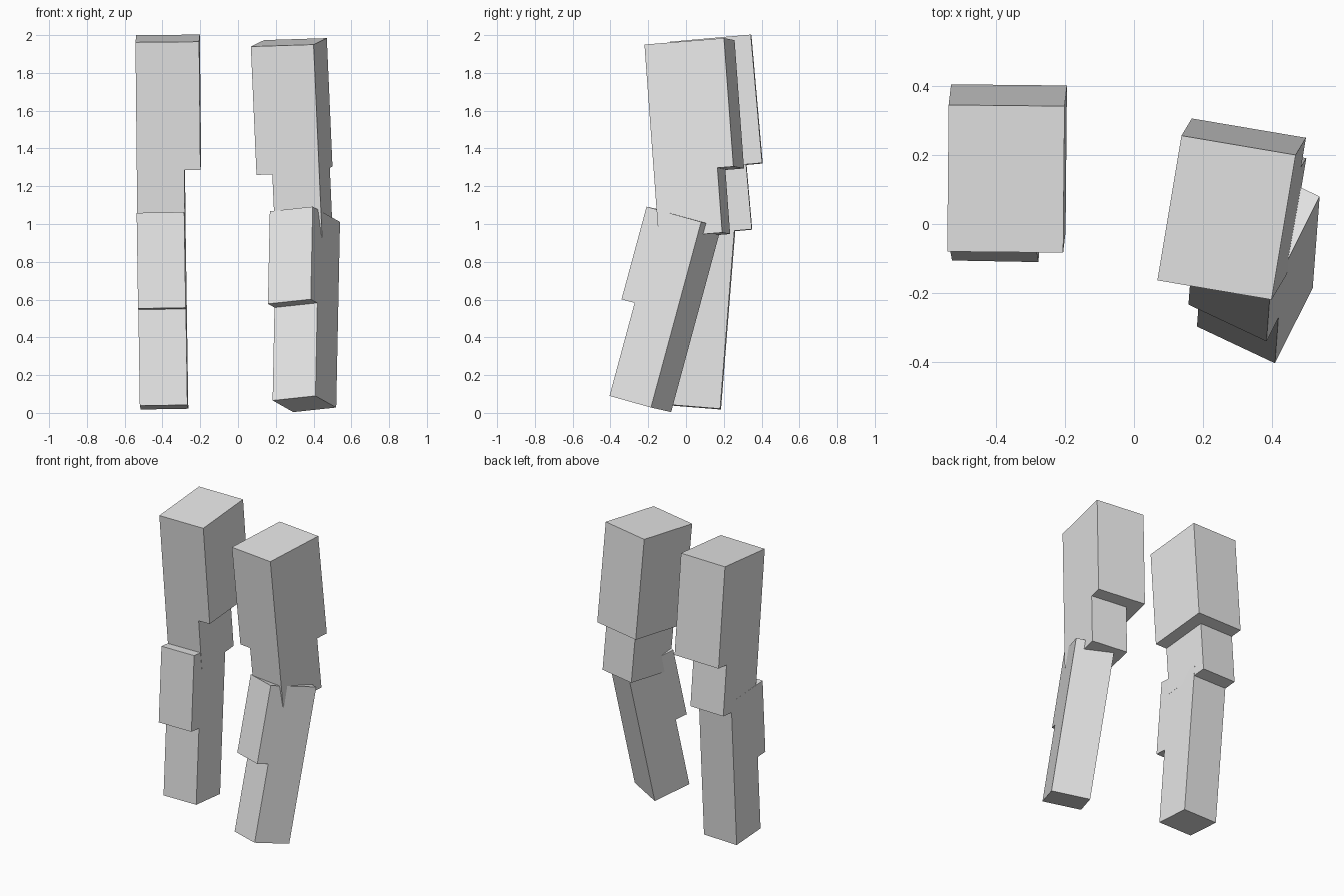
import bpy
import bmesh
from mathutils import Matrix, Vector

cube = bpy.data.objects.get("Cube")
if cube:
    bpy.data.objects.remove(cube, do_unlink=True)

grey = bpy.data.materials.new("plain grey")
grey.use_nodes = True
grey.diffuse_color = (0.8, 0.8, 0.8, 1)
grey.node_tree.nodes["Principled BSDF"].inputs["Base Color"].default_value = (0.8, 0.8, 0.8, 1)


def frame(origin, back, up):
    """Matrix whose y runs backwards and z runs up along a limb segment."""
    up = Vector(up).normalized()
    side = Vector(back).cross(up).normalized()
    back = up.cross(side)
    m = Matrix((side, back, up)).transposed().to_4x4()
    m.translation = Vector(origin)
    return m


def block(name, matrix, outer, width, y_range, z_range):
    """Box whose outer side lies at local x = 0 and which extends inwards."""
    (y0, y1), (z0, z1) = y_range, z_range
    size = Vector((width, y1 - y0, z1 - z0))
    centre = Vector((-outer * width / 2, (y0 + y1) / 2, (z0 + z1) / 2))
    bm = bmesh.new()
    bmesh.ops.create_cube(bm, size=1)
    bmesh.ops.scale(bm, vec=size, verts=bm.verts)
    bmesh.ops.translate(bm, vec=centre, verts=bm.verts)
    mesh = bpy.data.meshes.new(name)
    bm.to_mesh(mesh)
    bm.free()
    mesh.materials.append(grey)
    obj = bpy.data.objects.new(name, mesh)
    obj.matrix_world = matrix
    bpy.context.collection.objects.link(obj)


def leg(side, outer, thigh, shin):
    # Thigh: wide upper block with a slimmer block running down to the knee
    block(side + "_thigh", thigh, outer, 0.337, (0, 0.428), (-0.682, 0))
    block(side + "_lower_thigh", thigh, outer, 0.252, (0, 0.342), (-1.026, -0.682))
    # Shin: long square block with a plate on the front of its upper half
    block(side + "_shin", shin, outer, 0.252, (0, 0.253), (0, 1.018))
    block(side + "_knee_plate", shin, outer, 0.252, (-0.08, 0), (0.51, 1.018))


# Each frame sits at the outer front corner: thigh top, shin bottom
leg("left", 1,
    frame((0.40, -0.22, 1.95), (0.07, 0.42, 0.035), (-0.03, -0.05, 0.68)),
    frame((0.41, -0.405, 0.09), (0.11, 0.22, -0.06), (0.02, 0.265, 0.98)))
leg("right", -1,
    frame((-0.543, -0.08, 1.962), (0.004, 0.422, 0.037), (-0.007, -0.06, 0.68)),
    frame((-0.52, -0.067, 0.038), (0.005, 0.253, -0.02), (-0.015, 0.08, 1.0)))
